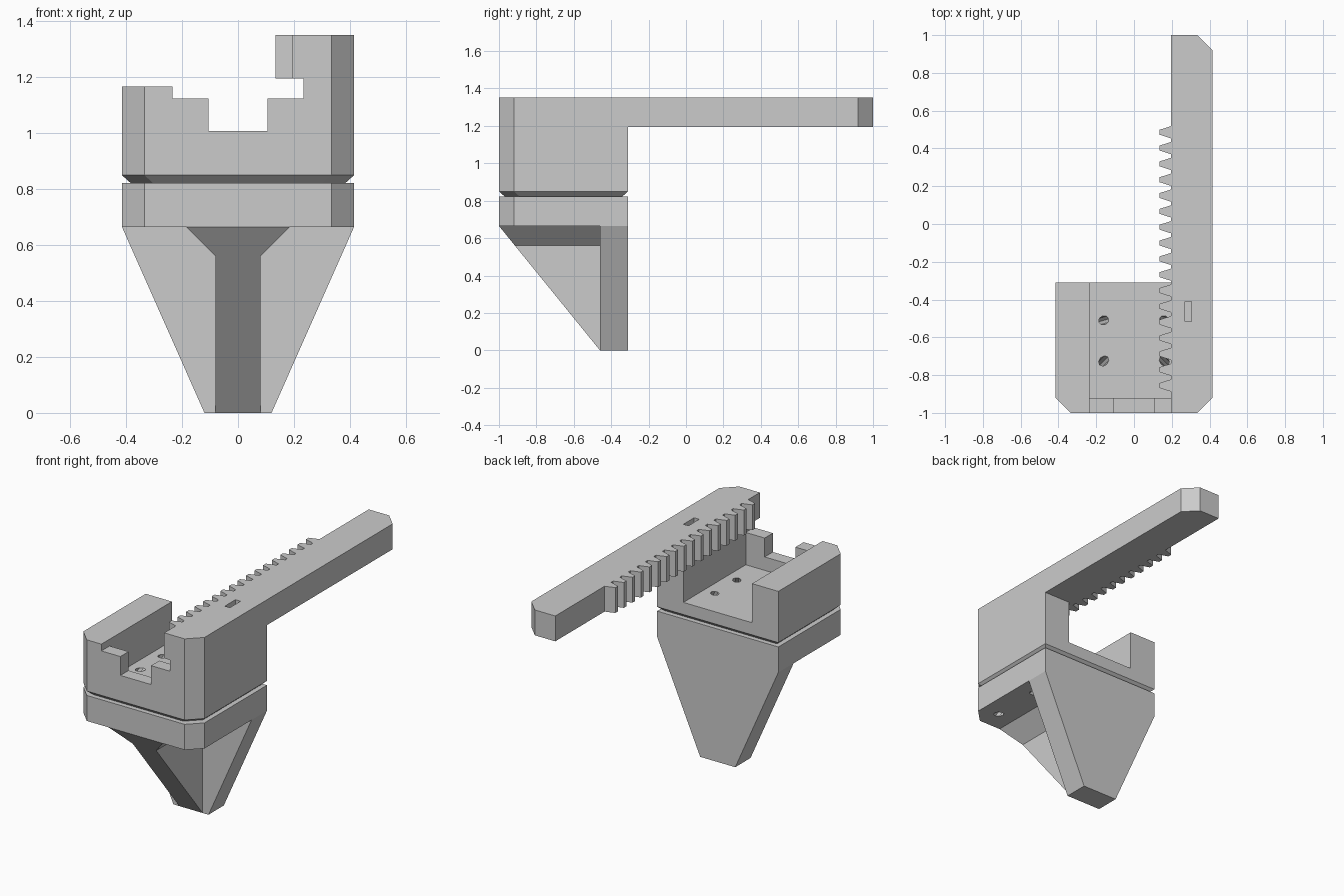
import bpy, bmesh
from mathutils import Vector

old = bpy.data.objects.get("Cube")
if old:
    bpy.data.objects.remove(old, do_unlink=True)

grey = bpy.data.materials.new("plain_grey")
grey.use_nodes = True
COLOUR = (0.6, 0.6, 0.6, 1)
grey.diffuse_color = COLOUR
grey.node_tree.nodes["Principled BSDF"].inputs["Base Color"].default_value = COLOUR

W, FRONT, BACK, CH = 0.415, -1.0, -0.31, 0.08   # half width, depth limits, corner cut
INNER, FLOOR, WALL = 0.235, 0.925, FRONT + CH   # channel half width, floor, lip back


def loft(name, rings):
    """Closed solid through rings of matching points."""
    bm = bmesh.new()
    loops = [[bm.verts.new(p) for p in ring] for ring in rings]
    for a, b in zip(loops, loops[1:]):
        for i in range(len(a)):
            j = (i + 1) % len(a)
            bm.faces.new((a[i], a[j], b[j], b[i]))
    bm.faces.new(loops[0])
    bm.faces.new(loops[-1])
    bmesh.ops.remove_doubles(bm, verts=bm.verts, dist=1e-5)
    bmesh.ops.recalc_face_normals(bm, faces=bm.faces)
    mesh = bpy.data.meshes.new(name)
    bm.to_mesh(mesh)
    bm.free()
    mesh.materials.append(grey)
    obj = bpy.data.objects.new(name, mesh)
    bpy.context.collection.objects.link(obj)
    return obj


def prism_z(name, outline, low, high):
    return loft(name, [[(x, y, z) for x, y in outline] for z in (low, high)])


def prism_y(name, outline, near, far):
    return loft(name, [[(x, y, z) for x, z in outline] for y in (near, far)])


def footprint(inset=0):
    w, f, b = W - inset, FRONT + inset, BACK - inset
    return [(-w, b), (-w, f + CH), (-w + CH, f), (w - CH, f), (w, f + CH), (w, b)]


def side_wall(name, side, low, high):
    pts = [(INNER, BACK), (INNER, FRONT), (W - CH, FRONT), (W, FRONT + CH), (W, BACK)]
    return prism_z(name, [(side * x, y) for x, y in pts], low, high)


def cut(target, cutter):
    mod = target.modifiers.new("cut", "BOOLEAN")
    mod.operation, mod.solver, mod.object = "DIFFERENCE", "EXACT", cutter
    bpy.context.view_layer.update()
    with bpy.context.temp_override(object=target, active_object=target):
        bpy.ops.object.modifier_apply(modifier=mod.name)


# Lower block and the tray above it, which tapers in to form the groove
lower_block = prism_z("lower_block", footprint(), 0.665, 0.823)
tray = loft("tray", [[(x, y, z) for x, y in footprint(inset)]
                     for z, inset in ((0.823, 0.03), (0.85, 0), (FLOOR, 0))])

# Slanted screw holes through both blocks
for side in (-1, 1):
    for y_top, y_low in ((-0.51, -0.55), (-0.725, -0.87)):
        top = Vector((side * 0.16, y_top, FLOOR))
        low = Vector((side * 0.30, y_low, 0.665))
        axis = top - low
        bpy.ops.mesh.primitive_cylinder_add(vertices=8, radius=0.024,
                                            depth=axis.length + 0.1,
                                            location=(top + low) / 2,
                                            rotation=axis.to_track_quat("Z", "Y").to_euler())
        drill = bpy.context.object
        drill.data.materials.append(grey)
        cut(lower_block, drill)
        cut(tray, drill)
        bpy.data.objects.remove(drill, do_unlink=True)

# Channel walls and the notched front lip
side_wall("right_wall", -1, FLOOR, 1.167)
side_wall("left_wall", 1, FLOOR, 1.195)
lip = [(-INNER, FLOOR), (-INNER, 1.125), (-0.105, 1.125), (-0.105, 1.008),
       (0.105, 1.008), (0.105, 1.125), (INNER, 1.125), (INNER, FLOOR)]
prism_y("front_lip", lip, FRONT, WALL)

# Toothed rack bar
ROOT, TIP, PITCH, COUNT = 0.195, 0.135, 0.0838, 17
outline = [(ROOT, FRONT)]
for i in range(COUNT):
    c = -0.855 + i * PITCH
    outline += [(ROOT, c - 0.032), (TIP, c - 0.013), (TIP, c + 0.013), (ROOT, c + 0.032)]
outline += [(ROOT, 1), (W - CH, 1), (W, 1 - CH), (W, FRONT + CH), (W - CH, FRONT)]
rack = prism_z("rack_bar", outline, 1.195, 1.352)
slot = prism_z("slot_cutter", [(0.27, -0.515), (0.305, -0.515), (0.305, -0.41), (0.27, -0.41)],
               1.25, 1.4)
cut(rack, slot)
bpy.data.objects.remove(slot, do_unlink=True)

# Tapered back plate
prism_y("back_plate", [(-W, 0.665), (W, 0.665), (0.12, 0), (-0.12, 0)], -0.46, BACK)

# Central rib: flared at the top, front edge sloping back to the foot
half = [(0.08, 0), (0.08, 0.56), (0.185, 0.665)]
profile = half + [(-x, z) for x, z in reversed(half)]
loft("centre_rib", [[(x, -0.46 - 0.54 * z / 0.665, z) for x, z in profile],
                    [(x, -0.46, z) for x, z in profile]])
